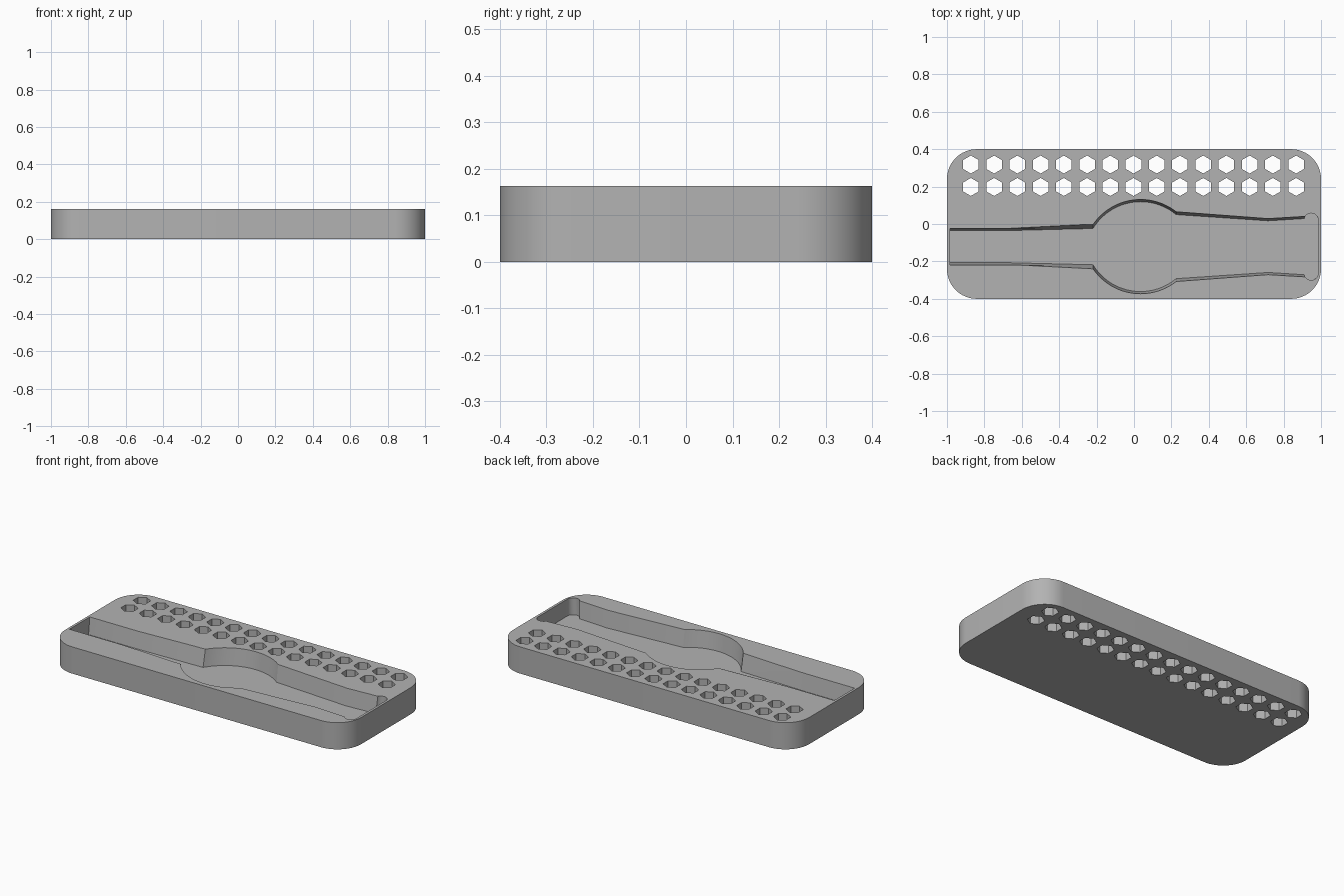
import bpy, bmesh
from math import sin, cos, acos, asin, pi, radians

if "Cube" in bpy.data.objects:
    bpy.data.objects.remove(bpy.data.objects["Cube"], do_unlink=True)

HEIGHT, FLOOR = 0.163, 0.06
AXIS_Y = -0.121          # centre line of the tool recess
DRAFT = 0.006            # lean of the recess walls

grey = bpy.data.materials.new("plain_grey")
grey.use_nodes = True
grey.diffuse_color = (0.45, 0.45, 0.45, 1)
grey.node_tree.nodes["Principled BSDF"].inputs["Base Color"].default_value = (0.45, 0.45, 0.45, 1)


def arc(cx, cy, r, a0, a1, n):
    angles = [a0 + (a1 - a0) * i / n for i in range(n + 1)]
    return [(cx + r * cos(a), cy + r * sin(a)) for a in angles]


def loft(bm, low, high, z0, z1):
    """Solid between two matching outlines."""
    a = [bm.verts.new((x, y, z0)) for x, y in low]
    b = [bm.verts.new((x, y, z1)) for x, y in high]
    bm.faces.new(a)
    bm.faces.new(b)
    for i in range(len(a)):
        j = (i + 1) % len(a)
        bm.faces.new((a[i], a[j], b[j], b[i]))


def make(name, bm):
    bmesh.ops.recalc_face_normals(bm, faces=bm.faces)
    mesh = bpy.data.meshes.new(name)
    bm.to_mesh(mesh)
    bm.free()
    mesh.materials.append(grey)
    obj = bpy.data.objects.new(name, mesh)
    bpy.context.collection.objects.link(obj)
    return obj


def recess_outline(grow):
    """Half profile of the recess, mirrored about its centre line."""
    half = [(-0.985, 0.092 + grow), (-0.663, 0.092 + grow)]
    # round middle
    cx, cy, r = 0.035, -0.057, 0.303 + grow
    half += arc(cx, cy, r, acos((-0.219 - cx) / r), acos((0.225 - cx) / r), 32)
    half.append((0.717, 0.144 + grow))
    # rounded relief at the end
    start = pi - asin((0.156 + grow - 0.141) / 0.038)
    half += arc(0.947, 0.141, 0.038, start, 0, 14)
    return ([(x, AXIS_Y + y) for x, y in half]
            + [(x, AXIS_Y - y) for x, y in reversed(half)])


# Rounded block
R = 0.16
outline = []
for k, (sx, sy) in enumerate([(1, 1), (-1, 1), (-1, -1), (1, -1)]):
    outline += arc(sx * (1 - R), sy * (0.4 - R), R, k * pi / 2, (k + 1) * pi / 2, 16)
bm = bmesh.new()
loft(bm, outline, outline, 0, HEIGHT)
holder = make("holder_block", bm)

# Recess cutter, carried past the top face along the same wall slope
bm = bmesh.new()
rise = 2 * DRAFT * 0.02 / (HEIGHT - FLOOR)
loft(bm, recess_outline(-DRAFT), recess_outline(DRAFT + rise), FLOOR, HEIGHT + 0.02)
recess = make("recess_cutter", bm)

# Two rows of hexagonal through holes
bm = bmesh.new()
for y in (0.318, 0.198):
    for i in range(15):
        x = -0.872 + i * 0.1242
        hexagon = [(x + 0.048 * cos(radians(30 + 60 * k)),
                    y + 0.048 * sin(radians(30 + 60 * k))) for k in range(6)]
        loft(bm, hexagon, hexagon, -0.05, HEIGHT + 0.05)
holes = make("hex_hole_cutter", bm)

# Cut, then drop the cutters
bpy.ops.object.select_all(action='DESELECT')
holder.select_set(True)
bpy.context.view_layer.objects.active = holder
for cutter in (recess, holes):
    cutter.hide_render = True
    mod = holder.modifiers.new(cutter.name, 'BOOLEAN')
    mod.operation = 'DIFFERENCE'
    mod.solver = 'EXACT'
    mod.object = cutter
    bpy.ops.object.modifier_apply(modifier=mod.name)
    bpy.data.objects.remove(cutter, do_unlink=True)
bpy.ops.object.shade_smooth_by_angle(angle=radians(30))
